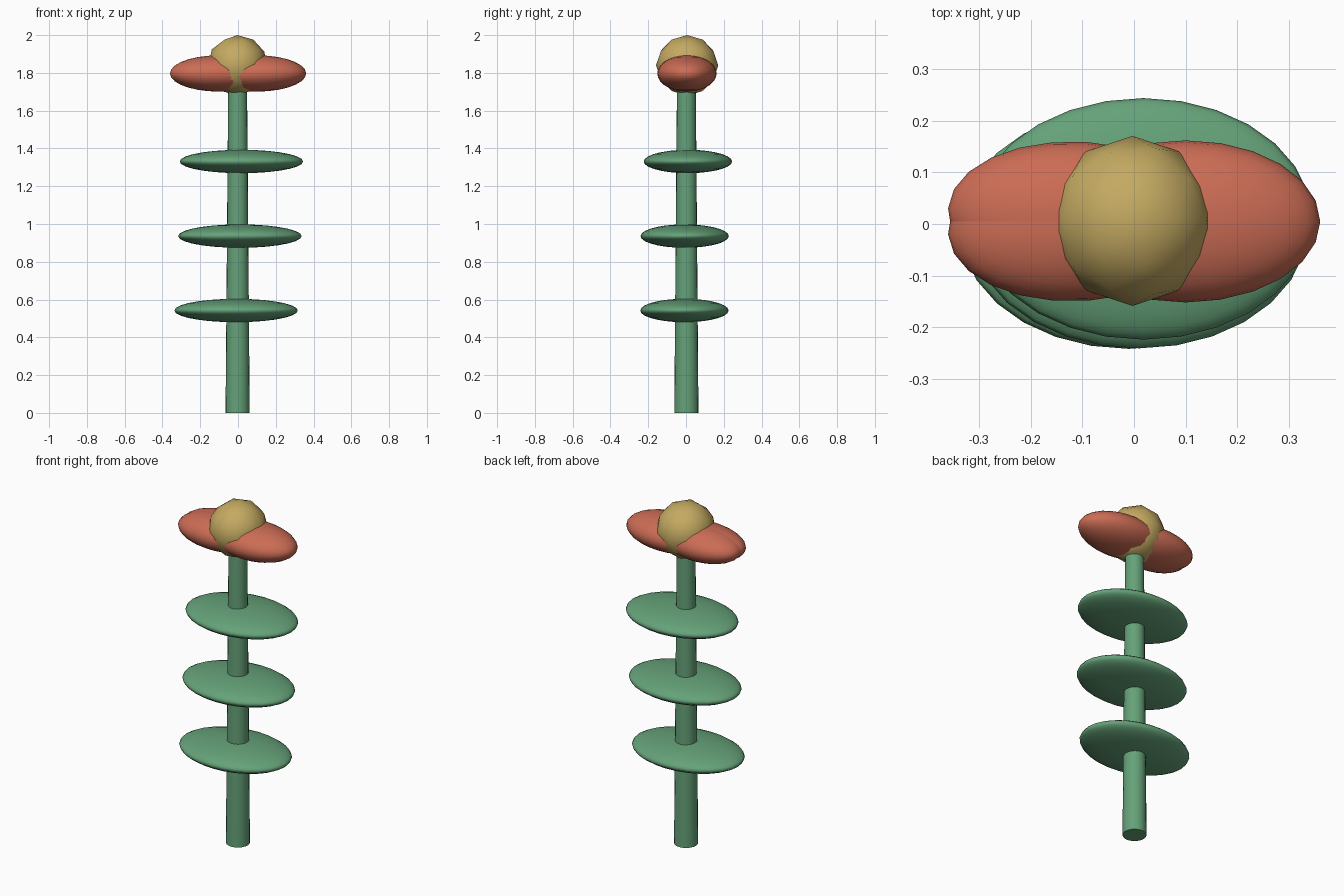
import bpy
from math import radians

if "Cube" in bpy.data.objects:
    bpy.data.objects.remove(bpy.data.objects["Cube"])


def material(name, color):
    m = bpy.data.materials.new(name)
    m.diffuse_color = (*color, 1)
    m.use_nodes = True
    m.node_tree.nodes["Principled BSDF"].inputs["Base Color"].default_value = m.diffuse_color
    return m


GREEN = material("leaf green", (0.13, 0.36, 0.19))
RED = material("petal red", (0.60, 0.15, 0.09))
GOLD = material("centre gold", (0.55, 0.40, 0.12))


def finish(name, mat, scale=(1, 1, 1), turn=0):
    ob = bpy.context.object
    ob.name = name
    ob.scale = scale
    ob.rotation_euler.z = radians(turn)
    ob.data.materials.append(mat)
    bpy.ops.object.shade_smooth_by_angle(angle=radians(45))
    return ob


# Tapered stem
bpy.ops.mesh.primitive_cone_add(vertices=20, radius1=0.064, radius2=0.05,
                                depth=1.72, location=(-0.002, 0.002, 0.86))
finish("stem", GREEN)

# Three flat oval leaves stacked along the stem
for i, (x, y, z) in enumerate([(-0.010, -0.008, 0.542),
                               (0.010, -0.007, 0.936),
                               (0.018, 0.010, 1.331)]):
    bpy.ops.mesh.primitive_uv_sphere_add(segments=28, ring_count=14, radius=1,
                                         location=(x, y, z))
    finish(f"leaf_{i + 1}", GREEN, (0.327, 0.234, 0.062))

# Overlapping petals: one pointing right, a splayed pair pointing left
for i, (x, y, turn, width) in enumerate([(0.1, 0.005, 0, 0.157),
                                         (-0.1, 0.012, -4, 0.147),
                                         (-0.1, -0.002, 4, 0.147)]):
    bpy.ops.mesh.primitive_uv_sphere_add(segments=24, ring_count=14, radius=1,
                                         location=(x, y, 1.797))
    finish(f"petal_{i + 1}", RED, (0.261, width, 0.096), turn)

# Round flower centre
bpy.ops.mesh.primitive_ico_sphere_add(subdivisions=2, radius=0.16,
                                      location=(-0.003, 0.006, 1.84))
finish("flower_centre", GOLD, (1, 1.03, 1))
